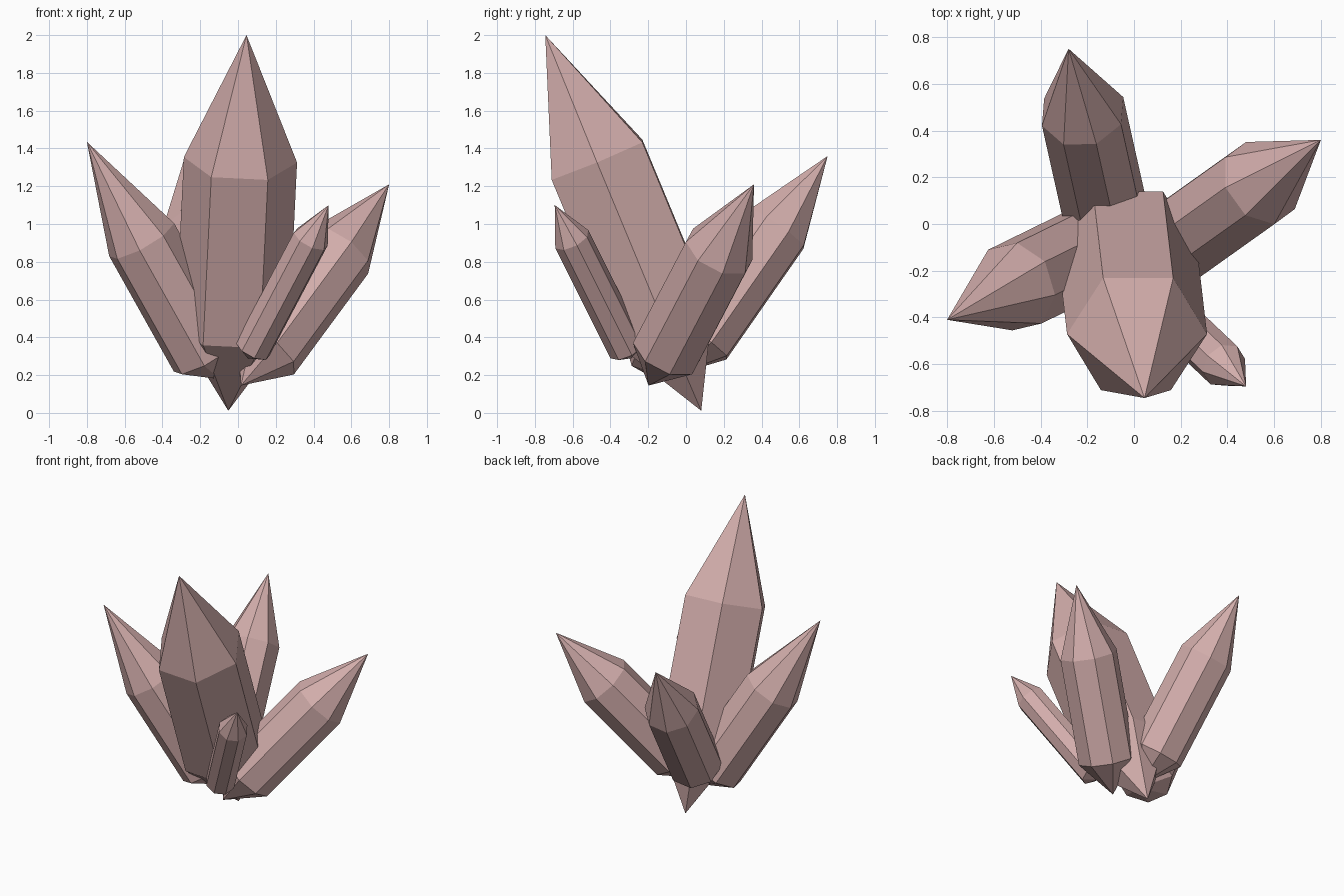
import bpy, bmesh, math
from mathutils import Vector, Quaternion

if "Cube" in bpy.data.objects:
    bpy.data.objects.remove(bpy.data.objects["Cube"])

pink = bpy.data.materials.new("dusty_pink")
pink.diffuse_color = (0.65, 0.42, 0.41, 1)
pink.use_nodes = True
pink.node_tree.nodes["Principled BSDF"].inputs["Base Color"].default_value = pink.diffuse_color


def crystal(name, tip, shoulder, prism, root, radius, sides, corner):
    """Prism with a long point on top and a short point at the root.
    shoulder: centre of the upper ring; prism/root: lengths down the axis;
    corner: x, y direction of one ring corner, which sets the twist."""
    tip, top = Vector(tip), Vector(shoulder)
    axis = (tip - top).normalized()
    low = top - axis * prism
    # corner direction made perpendicular to the axis
    c = Vector((*corner, -(axis.x * corner[0] + axis.y * corner[1]) / axis.z))
    c = c.normalized() * radius
    spokes = [Quaternion(axis, 2 * math.pi * i / sides) @ c for i in range(sides)]

    bm = bmesh.new()
    apex, foot = bm.verts.new(tip), bm.verts.new(low - axis * root)
    upper = [bm.verts.new(top + s) for s in spokes]
    lower = [bm.verts.new(low + s) for s in spokes]
    for i in range(sides):
        j = (i + 1) % sides
        bm.faces.new((upper[i], upper[j], apex))
        bm.faces.new((lower[i], lower[j], upper[j], upper[i]))
        bm.faces.new((lower[j], lower[i], foot))
    bmesh.ops.recalc_face_normals(bm, faces=bm.faces)
    mesh = bpy.data.meshes.new(name)
    bm.to_mesh(mesh)
    bm.free()
    mesh.materials.append(pink)
    bpy.context.collection.objects.link(bpy.data.objects.new(name, mesh))


# large six-sided crystal leaning to the front
crystal("main_crystal", (0.045, -0.745, 2.0), (0.013, -0.471, 1.34),
        0.965, 0.475, 0.30, 6, (0.30, 0))
# eight-sided crystals around it
crystal("right_crystal", (0.80, 0.36, 1.21), (0.54, 0.175, 0.857),
        0.72, 0.24, 0.192, 8, (-0.06, 0.175))
crystal("left_crystal", (-0.80, -0.41, 1.435), (-0.51, -0.268, 0.917),
        0.72, 0.15, 0.196, 8, (0.13, 0.108))
crystal("back_crystal", (-0.28, 0.75, 1.36), (-0.22, 0.482, 0.975),
        0.72, 0.23, 0.185, 8, (0.17, 0.06))
crystal("small_crystal", (0.48, -0.695, 1.10), (0.385, -0.605, 0.92),
        0.72, 0.06, 0.10, 8, (0.08, 0.025))
